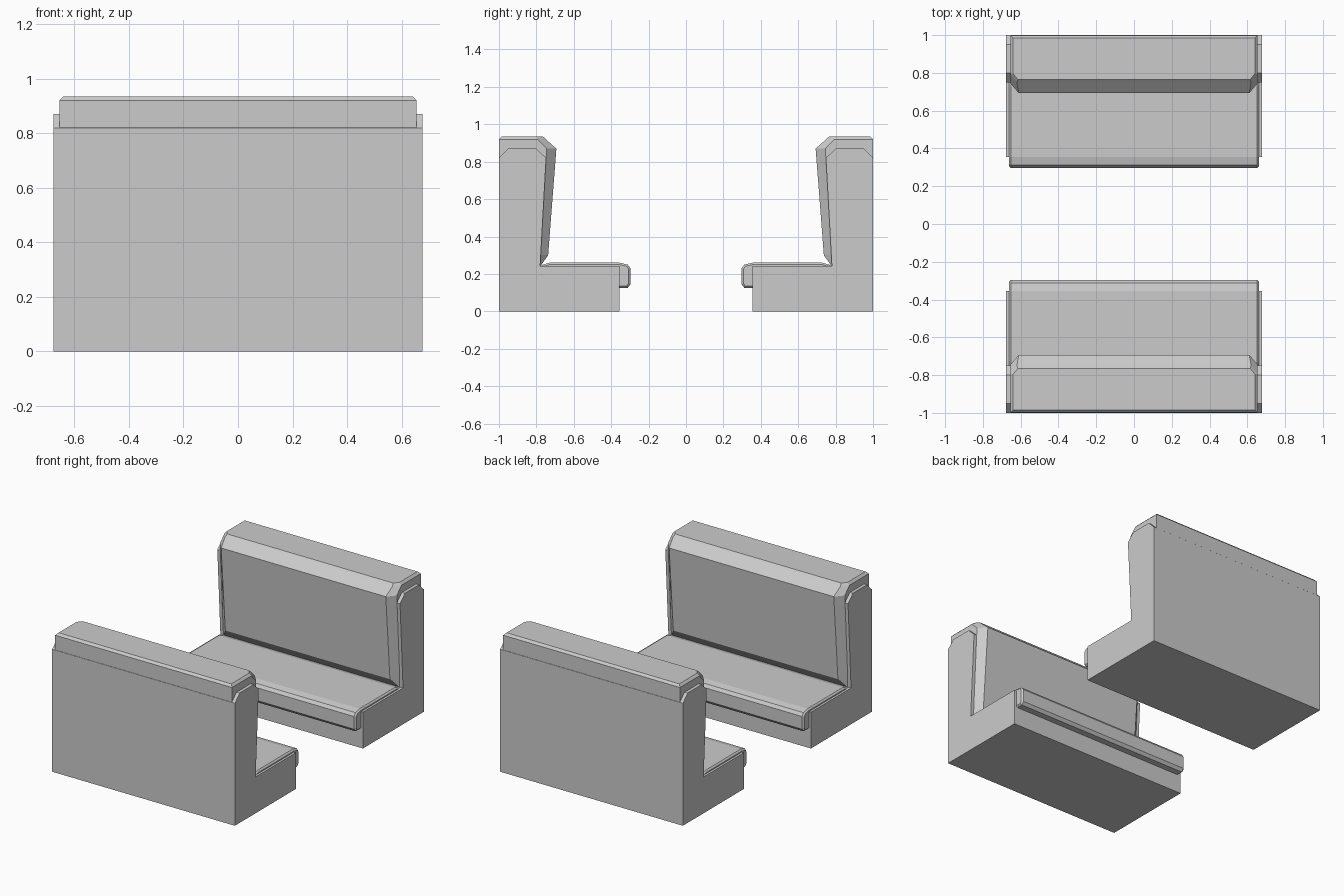
import bpy, bmesh
from mathutils import Matrix

cube = bpy.data.objects.get("Cube")
if cube:
    bpy.data.objects.remove(cube, do_unlink=True)

# One plain grey for everything
grey = bpy.data.materials.new("plain grey")
grey.use_nodes = True
colour = (0.6, 0.6, 0.6, 1)
grey.diffuse_color = colour
grey.node_tree.nodes["Principled BSDF"].inputs["Base Color"].default_value = colour


def loft(name, sections, turn):
    """Skin matching closed sections, cap both ends, and turn the part about z."""
    bm = bmesh.new()
    rings = [[bm.verts.new(p) for p in s] for s in sections]
    for low, high in zip(rings, rings[1:]):
        for i in range(len(low)):
            j = (i + 1) % len(low)
            bm.faces.new((low[i], low[j], high[j], high[i]))
    bm.faces.new(rings[0])
    bm.faces.new(rings[-1])
    bmesh.ops.recalc_face_normals(bm, faces=bm.faces)
    bm.transform(turn)
    mesh = bpy.data.meshes.new(name)
    bm.to_mesh(mesh)
    bm.free()
    mesh.materials.append(grey)
    obj = bpy.data.objects.new(name, mesh)
    bpy.context.collection.objects.link(obj)
    return obj


def across(profile, half):
    """Side profile repeated at both ends of a part."""
    return [[(x, y, z) for y, z in profile] for x in (-half, half)]


def plan(z, half, inner_half, back, side, inner):
    """Level slice of the backrest, with cut inner corners."""
    return [(-half, back, z), (half, back, z), (half, side, z),
            (inner_half, inner, z), (-inner_half, inner, z), (-half, side, z)]


# L-shaped body with clipped shoulders
FRAME = [(-1, 0), (-0.355, 0), (-0.355, 0.243), (-0.78, 0.243),
         (-0.748, 0.82), (-0.80, 0.87), (-0.95, 0.87), (-1, 0.82)]

# Seat pad with an overhanging rounded lip
SEAT = [(-0.78, 0.245), (-0.73, 0.26), (-0.355, 0.26), (-0.312, 0.25),
        (-0.297, 0.23), (-0.297, 0.145), (-0.312, 0.125), (-0.78, 0.125)]

# Backrest pad, from the seat to the chamfered top
BACKREST = [plan(0.24, 0.655, 0.65, -0.999, -0.781, -0.78),
            plan(0.30, 0.655, 0.61, -0.999, -0.777, -0.737),
            plan(0.87, 0.655, 0.61, -0.999, -0.745, -0.693),
            plan(0.92, 0.655, 0.62, -0.999, -0.795, -0.749),
            plan(0.935, 0.64, 0.615, -0.985, -0.795, -0.765)]

# Two benches facing each other
for where, angle in (("front", 0), ("back", 180)):
    turn = Matrix.Rotation(angle * 3.14159265 / 180, 4, "Z")
    loft(where + "_bench_frame", across(FRAME, 0.677), turn)
    loft(where + "_bench_backrest", BACKREST, turn)
    seat = loft(where + "_bench_seat", across(SEAT, 0.662), turn)
    bevel = seat.modifiers.new("soft ends", "BEVEL")
    bevel.width = 0.01
    bevel.segments = 1
    bevel.limit_method = "ANGLE"
    bevel.angle_limit = 1.2
